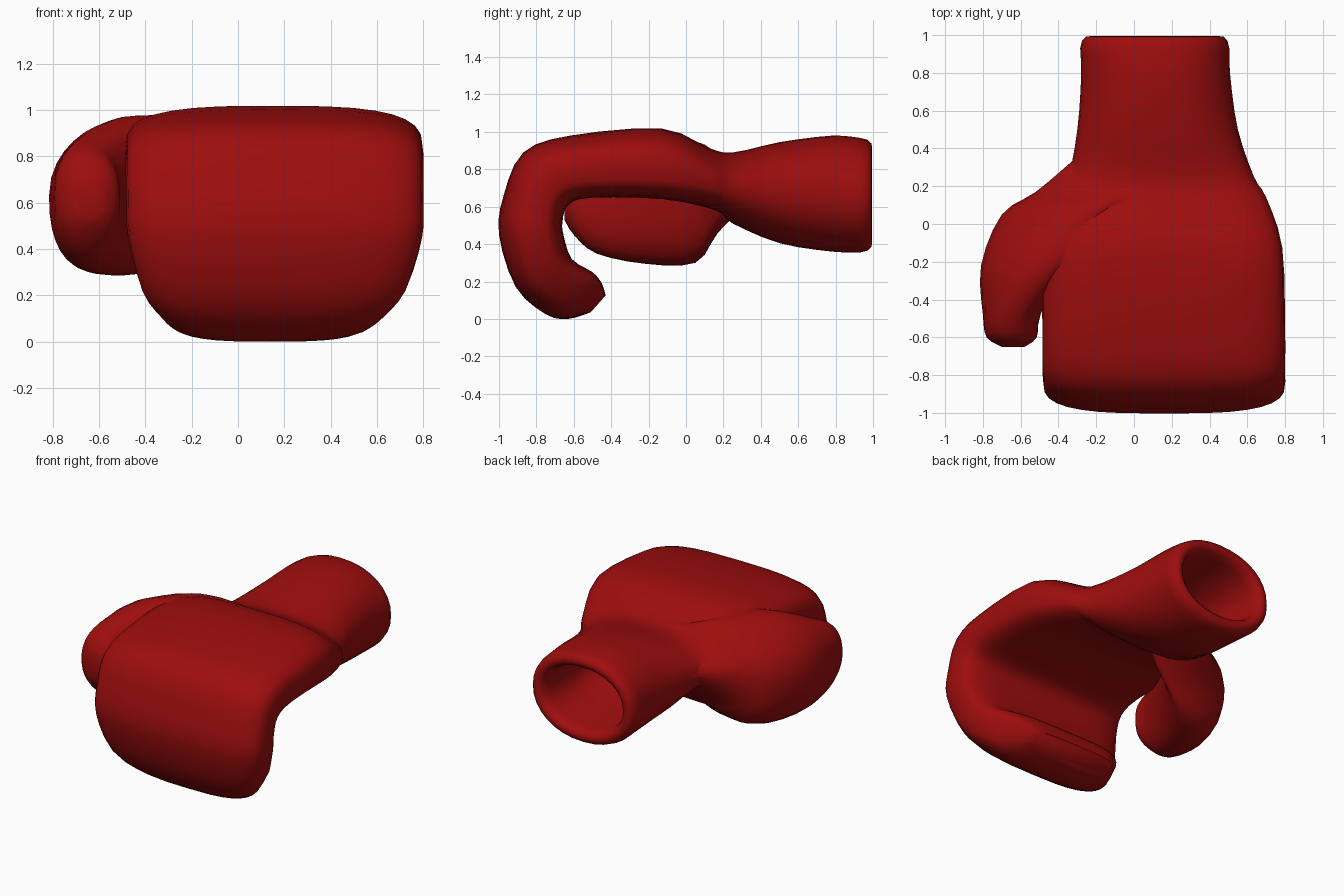
import bpy, bmesh, math

if "Cube" in bpy.data.objects:
    bpy.data.objects.remove(bpy.data.objects["Cube"])

SEG = 32


def smooth(rows, steps=3):
    """Catmull-Rom interpolation between key cross-sections."""
    out = []
    for i in range(len(rows) - 1):
        p, q = rows[i], rows[i + 1]
        o = rows[max(i - 1, 0)]
        r = rows[min(i + 2, len(rows) - 1)]
        for s in range(steps):
            t = s / steps
            out.append([b + t / 2 * (c - a + t * (2 * a - 5 * b + 4 * c - d + t * (3 * b - a - 3 * c + d)))
                        for a, b, c, d in zip(o, p, q, r)])
    return out + [list(rows[-1])]


def upright(row):
    """Vertical section (y, top, bottom, x min, x max) in general form."""
    y, top, low, x0, x1 = row
    return (y, top, y, low, x0, x1)


def inset(row, y, d):
    """Copy of an upright section moved to y and shrunk by d."""
    return (y, row[1] - d, y, row[3] + d, row[4] + d, row[5] - d)


def loft(name, stations, mat, squareness, lean=lambda y: 0):
    """Skin rounded rings; station = back (y, z), palm side (y, z), x min, x max.
    squareness gives the back and palm exponents, lean shifts the upper half in x."""
    bm = bmesh.new()
    rings = []
    for yo, zo, yi, zi, x0, x1 in stations:
        mid = (yo + yi) / 2
        ring = []
        for k in range(SEG):
            t = 2 * math.pi * k / SEG
            c, s = math.cos(t), math.sin(t)
            n = squareness(mid)[0 if s >= 0 else 1]
            u = math.copysign(abs(c) ** (2 / n), c)
            v = math.copysign(abs(s) ** (2 / n), s)
            ring.append(bm.verts.new(((x0 + x1 + u * (x1 - x0)) / 2 + lean(mid) * max(v, 0) ** 2,
                                      (yo + yi + v * (yo - yi)) / 2,
                                      (zo + zi + v * (zo - zi)) / 2)))
        rings.append(ring)
    for a, b in zip(rings, rings[1:]):
        for k in range(SEG):
            j = (k + 1) % SEG
            bm.faces.new((a[k], a[j], b[j], b[k]))
    bm.faces.new(rings[0])
    bm.faces.new(rings[-1])
    bmesh.ops.recalc_face_normals(bm, faces=bm.faces)
    mesh = bpy.data.meshes.new(name)
    bm.to_mesh(mesh)
    bm.free()
    mesh.materials.append(mat)
    ob = bpy.data.objects.new(name, mesh)
    bpy.context.collection.objects.link(ob)
    return ob


red = bpy.data.materials.new("red_leather")
red.diffuse_color = (0.34, 0.004, 0.004, 1)
red.use_nodes = True
red.node_tree.nodes["Principled BSDF"].inputs["Base Color"].default_value = red.diffuse_color

# Cuff: outer sections, then a rolled lip and cavity derived from them
cuff = [upright(r) for r in [
    (.93, .968, .355, -.285, .505),
    (.78, .98, .36, -.28, .51),
    (.50, .945, .405, -.30, .55),
    (.25, .89, .51, -.35, .635)]]
lip = [inset(cuff[2], .40, .15), inset(cuff[1], .70, .11), inset(cuff[0], .92, .10),
       inset(cuff[0], .975, .085), inset(cuff[0], .995, .06), inset(cuff[0], .992, .03),
       inset(cuff[0], .97, .01)]

# Hand and curled fingers
hand = [
    (.12, .915, .16, .58, -.44, .70),
    (-.13, 1.018, -.12, .64, -.485, .785),
    (-.62, .98, -.50, .648, -.485, .80),
    (-.87, .89, -.63, .61, -.485, .80),
    (-.975, .66, -.66, .52, -.482, .80),
    (-1.0, .45, -.655, .45, -.475, .795),
    (-.91, .17, -.61, .32, -.42, .73),
    (-.75, .025, -.50, .25, -.33, .62),
    (-.63, 0, -.45, .19, -.26, .53),
    (-.51, .035, -.43, .125, -.20, .43)]


def body_squareness(y):
    t = min(max((.3 - y) / .45, 0), 1)
    n = .95 * t * t * (3 - 2 * t)
    return 2.15 + n, 2.15 + 2.2 * n


def thumb_lean(y):
    return .19 * min(max((y + .5) / .35, 0), 1)


glove = loft("glove", lip + smooth(cuff + hand), red, body_squareness)

# Thumb: swells out of the wrist, its top leaning into the back of the hand
thumb = loft("thumb", smooth([upright(r) for r in [
    (.33, .80, .62, -.33, .05),
    (.17, .885, .46, -.52, .02),
    (.05, .95, .30, -.70, -.20),
    (-.22, .975, .295, -.81, -.38),
    (-.48, .87, .35, -.80, -.495),
    (-.60, .80, .45, -.78, -.515),
    (-.65, .70, .53, -.70, -.58)]]), red, lambda y: (2.35, 2.35), thumb_lean)

# Fuse the thumb into the glove
union = glove.modifiers.new("fuse_thumb", "BOOLEAN")
union.operation = "UNION"
union.solver = "EXACT"
union.object = thumb
bpy.context.view_layer.objects.active = glove
glove.select_set(True)
thumb.select_set(False)
bpy.ops.object.modifier_apply(modifier=union.name)
bpy.data.objects.remove(thumb)
bpy.ops.object.shade_smooth_by_angle(angle=math.radians(50))
